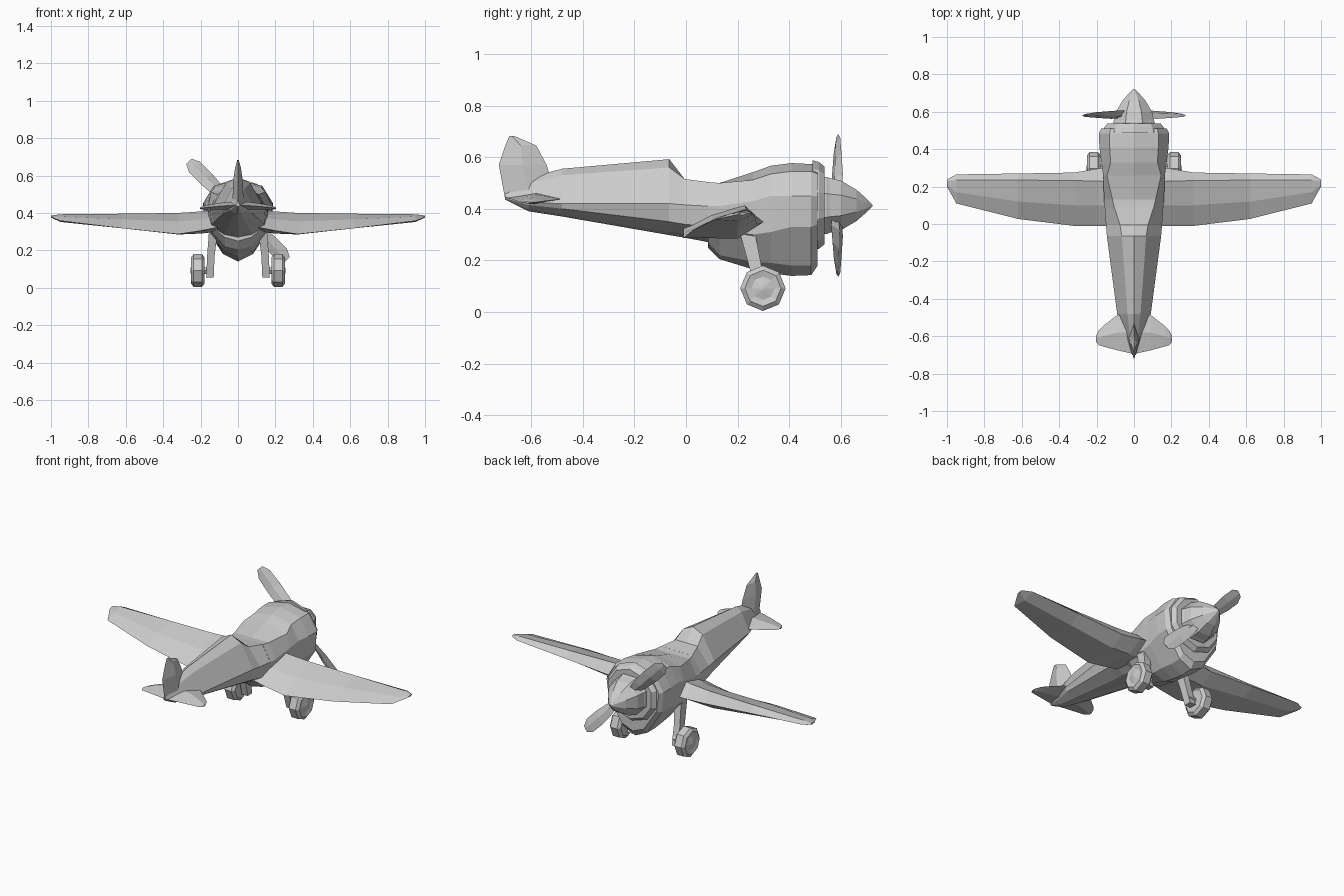
import bpy, bmesh
from math import pi, sin, cos
from mathutils import Vector, Matrix


def loft(name, rings):
    """Skin closed rings of equal length and cap both ends."""
    bm = bmesh.new()
    vs = [[bm.verts.new(p) for p in r] for r in rings]
    n = len(vs[0])
    for a, b in zip(vs, vs[1:]):
        for i in range(n):
            j = (i + 1) % n
            bm.faces.new((a[i], a[j], b[j], b[i]))
    bm.faces.new(vs[0])
    bm.faces.new(vs[-1])
    bmesh.ops.recalc_face_normals(bm, faces=bm.faces[:])
    me = bpy.data.meshes.new(name)
    bm.to_mesh(me)
    bm.free()
    ob = bpy.data.objects.new(name, me)
    bpy.context.collection.objects.link(ob)
    return ob


def mirror(ob):
    m = ob.modifiers.new("mirror", 'MIRROR')
    m.use_axis[0] = True
    return ob


def hull(name, sections):
    """Symmetric body: each section is y plus a half outline, top to bottom."""
    rings = []
    for y, half in sections:
        right = [(x, y, z) for x, z in half]
        left = [(-x, y, z) for x, z in half[-2:0:-1]]
        rings.append(right + left)
    return loft(name, rings)


def lathe(name, profile, sides, centre, axis='Y', turn=0.0):
    rings = []
    for t, r in profile:
        ring = []
        for i in range(sides):
            a = 2 * pi * i / sides + turn
            u, v = r * cos(a), r * sin(a)
            p = (u, t, v) if axis == 'Y' else (t, u, v)
            ring.append(Vector(p) + Vector(centre))
        rings.append(ring)
    return loft(name, rings)


# Tail boom with raised spine behind the cockpit
rear = [
    (-.70, [(0, .46), (.004, .455), (.01, .445), (.01, .44), (.005, .437), (0, .435)]),
    (-.61, [(0, .52), (.02, .50), (.045, .425), (.04, .415), (.02, .397), (0, .39)]),
    (-.48, [(0, .555), (.035, .53), (.09, .42), (.075, .40), (.03, .375), (0, .37)]),
    (-.065, [(0, .592), (.065, .56), (.145, .42), (.13, .35), (.06, .31), (0, .298)]),
    (-.005, [(0, .515), (.075, .515), (.15, .415), (.14, .34), (.07, .30), (0, .288)]),
    (.09, [(0, .503), (.105, .503), (.157, .41), (.145, .33), (.075, .285), (0, .27)]),
]
hull("tail_boom", rear)

# Cockpit and engine body with deep chin
front = [
    (.085, [(0, .503), (.105, .503), (.157, .41), (.145, .33), (.07, .27), (0, .25)]),
    (.13, [(0, .50), (.115, .50), (.16, .41), (.15, .31), (.07, .22), (0, .205)]),
    (.26, [(0, .542), (.145, .512), (.165, .43), (.16, .30), (.075, .195), (0, .165)]),
    (.33, [(0, .567), (.125, .535), (.175, .45), (.165, .31), (.08, .19), (0, .15)]),
    (.41, [(0, .577), (.13, .545), (.185, .45), (.175, .33), (.08, .18), (0, .14)]),
    (.485, [(0, .573), (.13, .545), (.188, .45), (.178, .33), (.08, .18), (0, .143)]),
    (.51, [(0, .57), (.125, .535), (.175, .45), (.16, .34), (.075, .21), (0, .18)]),
]
hull("engine_body", front)

# Cowl lip, spinner plate and spinner
hub = (0, 0, .413)
lathe("cowl_lip", [(.49, .175), (.515, .168), (.537, .15), (.537, .10)], 10, hub, turn=pi / 10)
lathe("spinner", [(.53, .12), (.545, .12), (.555, .115), (.60, .104),
                  (.66, .066), (.70, .028), (.722, .004)], 8, hub, turn=pi / 8)

# Twisted propeller blades, half a turn apart
for k in range(2):
    rings = []
    for r, w, t, twist in [(.06, .025, .012, .9), (.14, .04, .011, .6),
                           (.24, .045, .008, .4), (.33, .042, .006, .3), (.372, .02, .003, .25)]:
        rings.append([Matrix.Rotation(twist, 3, 'Z') @ Vector(p) for p in
                      [(-w, 0, r), (0, t, r), (w, 0, r), (0, -t, r)]])
    blade = loft("propeller_blade", rings)
    blade.location = (0, .585, .413)
    blade.rotation_euler = (0, -pi / 4 + pi * k, 0)

# Wings: trailing edge, ridge, leading edge, underside at each station
wing = [
    (.10, [(-.01, .325), (.10, .385), (.225, .42), (.31, .355), (.20, .30)]),
    (.20, [(-.01, .305), (.10, .365), (.23, .408), (.295, .345), (.20, .29)]),
    (.32, [(-.01, .287), (.10, .355), (.232, .40), (.275, .34), (.20, .285)]),
    (.62, [(.027, .318), (.12, .366), (.235, .396), (.27, .36), (.20, .318)]),
    (.95, [(.11, .358), (.17, .381), (.235, .393), (.265, .38), (.20, .352)]),
    (1.0, [(.20, .378), (.21, .383), (.23, .386), (.238, .382), (.22, .376)]),
]
mirror(loft("wing", [[(x, y, z) for y, z in s] for x, s in wing]))

# Tailplane: front, rear, mid height and half thickness at each station
tail = [(0, -.46, -.695, .442, .022), (.09, -.487, -.675, .437, .018),
        (.165, -.545, -.655, .43, .012), (.19, -.57, -.647, .427, .008), (.203, -.60, -.63, .425, .004)]
mirror(loft("tailplane", [[(x, f, z), (x, (f + b) / 2, z + t), (x, b, z), (x, (f + b) / 2, z - t)]
                          for x, f, b, z, t in tail]))

# Tail fin
fin = [(.435, -.50, -.70, .03), (.57, -.54, -.725, .026),
       (.645, -.58, -.70, .015), (.682, -.665, -.684, .004)]
loft("tail_fin", [[(0, f, z), (t, (f + b) / 2, z), (0, b, z), (-t, (f + b) / 2, z)]
                  for z, f, b, t in fin])

# Undercarriage: wheels with domed hubs, axles and struts
mirror(lathe("wheel", [(-.036, .03), (-.036, .07), (-.022, .088), (.022, .088),
                       (.036, .07), (.03, .045), (.04, .006)], 8, (.215, .298, .092), 'X'))
mirror(lathe("axle", [(.13, .02), (.20, .02)], 6, (0, .298, .092), 'X'))
leg = [(.32, .13, .235, .024, .03), (.17, .145, .27, .02, .024), (.055, .15, .30, .02, .022)]
mirror(loft("landing_leg", [[(x - a, y - b, z), (x + a, y - b, z), (x + a, y + b, z), (x - a, y + b, z)]
                            for z, x, y, a, b in leg]))
